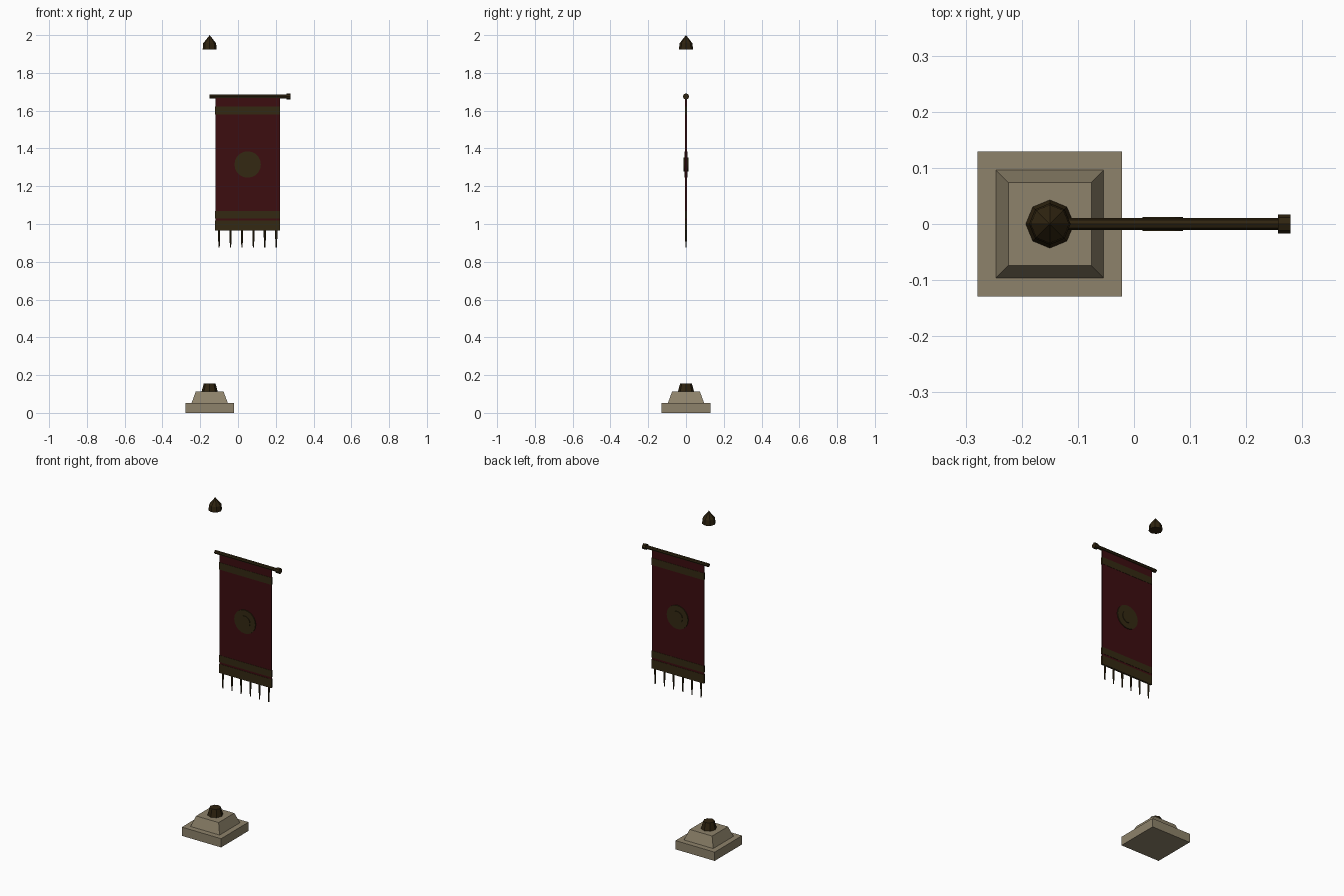
import bpy
import bmesh
import math
from mathutils import Matrix, Vector

cube = bpy.data.objects.get("Cube")
if cube:
    bpy.data.objects.remove(cube, do_unlink=True)


def material(name, rgb):
    m = bpy.data.materials.new(name)
    m.use_nodes = True
    m.diffuse_color = (*rgb, 1)
    bsdf = next(n for n in m.node_tree.nodes if n.type == "BSDF_PRINCIPLED")
    bsdf.inputs["Base Color"].default_value = (*rgb, 1)
    return m


STONE = material("warm_stone", (0.27, 0.225, 0.145))
RED = material("deep_red_cloth", (0.045, 0.004, 0.005))
GOLD = material("dull_gold", (0.034, 0.022, 0.006))
BRONZE = material("dark_bronze", (0.028, 0.017, 0.005))


def finish(name, bm, mat):
    bmesh.ops.recalc_face_normals(bm, faces=bm.faces)
    mesh = bpy.data.meshes.new(name)
    bm.to_mesh(mesh)
    bm.free()
    mesh.materials.append(mat)
    obj = bpy.data.objects.new(name, mesh)
    bpy.context.collection.objects.link(obj)
    return obj


def box(name, mat, x, y, z, taper=1.0):
    """Box between (min, max) pairs; taper scales its top about its centre."""
    bm = bmesh.new()
    bmesh.ops.create_cube(bm, size=1)
    centre = Vector([(a + b) / 2 for a, b in (x, y, z)])
    size = Vector([b - a for a, b in (x, y, z)])
    for v in bm.verts:
        s = taper if v.co.z > 0 else 1
        v.co = centre + Vector((v.co.x * size.x * s, v.co.y * size.y * s, v.co.z * size.z))
    return finish(name, bm, mat)


def turned(name, mat, profile, sides, origin, axis="Z"):
    """Faceted solid from (radius, height) rings, along Z, X or Y."""
    bm = bmesh.new()
    rings = []
    for r, h in profile:
        if r == 0:
            rings.append([bm.verts.new((0, 0, h))])
        else:
            angles = [math.tau * i / sides for i in range(sides)]
            rings.append([bm.verts.new((r * math.cos(a), r * math.sin(a), h)) for a in angles])
    for low, high in zip(rings, rings[1:]):
        for i in range(sides):
            j = (i + 1) % sides
            if len(high) == 1:
                bm.faces.new((low[i], low[j], high[0]))
            else:
                bm.faces.new((low[i], low[j], high[j], high[i]))
    for ring in (rings[0], rings[-1]):
        if len(ring) > 1:
            bm.faces.new(ring)
    turn = {"Z": Matrix.Identity(4),
            "X": Matrix.Rotation(math.pi / 2, 4, "Y"),
            "Y": Matrix.Rotation(math.pi / 2, 4, "X")}[axis]
    bm.transform(Matrix.Translation(origin) @ turn)
    return finish(name, bm, mat)


POLE_X = -0.15
BAR_Z = 1.675
CLOTH_X = (-0.12, 0.222)

# Stone foot
box("base_slab", STONE, (POLE_X - 0.129, POLE_X + 0.129), (-0.129, 0.129), (0, 0.052))
box("base_plinth", STONE, (POLE_X - 0.096, POLE_X + 0.096), (-0.096, 0.096),
    (0.052, 0.112), taper=0.77)

# Socket and finial on the pole line
turned("pole_socket", BRONZE, [(0.043, 0.112), (0.031, 0.156)], 8, (POLE_X, 0, 0))
turned("finial", BRONZE, [(0.037, 1.925), (0.034, 1.957), (0, 2.0)], 8, (POLE_X, 0, 0))

# Crossbar and its end cap
turned("crossbar", BRONZE, [(0.0105, POLE_X), (0.0105, 0.26)], 8, (0, 0, BAR_Z), "X")
turned("crossbar_cap", BRONZE, [(0.0165, 0.257), (0.0165, 0.279)], 8, (0, 0, BAR_Z), "X")

# Hanging cloth with trim bands
box("banner_cloth", RED, CLOTH_X, (-0.004, 0.004), (0.967, BAR_Z))
for label, span in (("top", (1.58, 1.622)), ("lower", (1.03, 1.07)), ("hem", (0.965, 1.018))):
    box(label + "_band", GOLD, (CLOTH_X[0] - 0.001, CLOTH_X[1] + 0.001), (-0.0055, 0.0055), span)

# Round emblem showing on both faces
for label, radius, depth in (("disc", 0.07, 0.009), ("boss", 0.036, 0.0125)):
    turned("emblem_" + label, GOLD, [(radius, -depth), (radius, depth)], 20,
           (0.051, 0, 1.315), "Y")

# Tassels along the hem
for i in range(6):
    turned("tassel_%d" % (i + 1), GOLD,
           [(0.003, 0.876), (0.006, 0.935), (0.006, 0.967)], 6,
           (-0.1 + 0.0605 * i, 0, 0))
